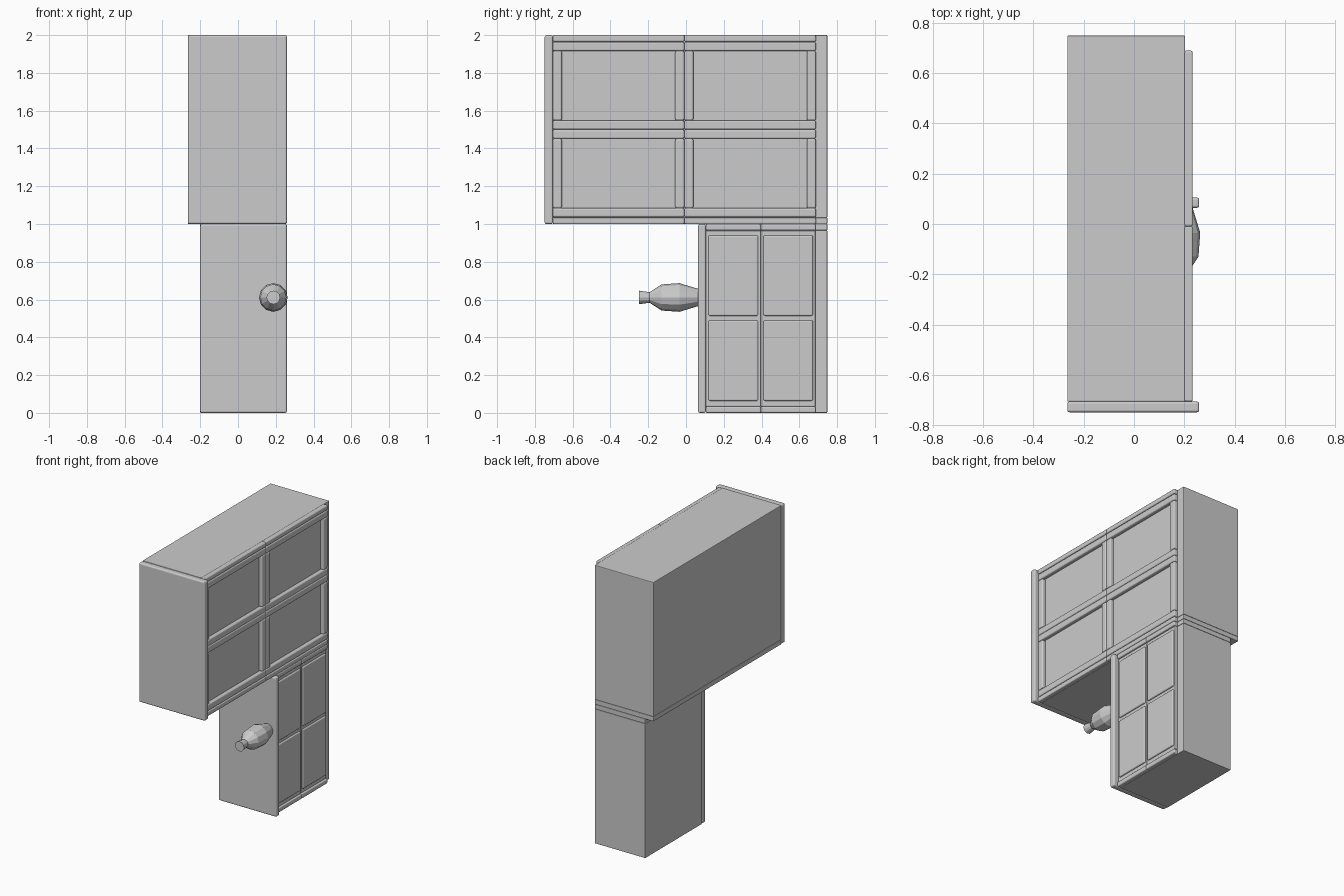
import bpy, bmesh, math

if "Cube" in bpy.data.objects:
    bpy.data.objects.remove(bpy.data.objects["Cube"])

grey = bpy.data.materials.new("plain_grey")
grey.diffuse_color = (0.6, 0.6, 0.6, 1)
grey.use_nodes = True
grey.node_tree.nodes["Principled BSDF"].inputs["Base Color"].default_value = grey.diffuse_color


def finish(bm, name):
    me = bpy.data.meshes.new(name)
    bm.to_mesh(me)
    bm.free()
    me.materials.append(grey)
    ob = bpy.data.objects.new(name, me)
    bpy.context.collection.objects.link(ob)
    return ob


def box(name, x, y, z, bevel=0.007, segments=3):
    """Box from (min, max) pairs with rounded edges."""
    bm = bmesh.new()
    bmesh.ops.create_cube(bm, size=1)
    for v in bm.verts:
        v.co = [r[0] if c < 0 else r[1] for c, r in zip(v.co, (x, y, z))]
    if bevel:
        bmesh.ops.bevel(bm, geom=bm.edges[:], offset=bevel, segments=segments,
                        profile=0.5, affect='EDGES')
    return finish(bm, name)


FRONT = 0.203    # carcass front plane
FACE = 0.233     # door frame front plane


def edge_strips(name, ys, z0, z1):
    """Front strips above and below the doors, split between the columns."""
    for i in range(len(ys) - 1):
        for side, z in (("lower", z0), ("upper", z1 - 0.034)):
            box(f"{name}_{side}_strip_{i}", (FRONT - 0.005, FACE),
                (ys[i], ys[i + 1]), (z, z + 0.034))


def framed_door(name, y0, y1, z0, z1, stile, rail):
    """Recessed panel surrounded by four rounded bars."""
    x = (FRONT - 0.005, FACE)
    box(name + "_panel", (FRONT - 0.004, FRONT + 0.004),
        (y0 + 0.01, y1 - 0.01), (z0 + 0.01, z1 - 0.01), 0)
    for side, zr in (("lower", (z0, z0 + rail)), ("upper", (z1 - rail, z1))):
        box(f"{name}_{side}_rail", x, (y0, y1), zr, 0.009)
    for side, yr in (("near", (y0, y0 + stile)), ("far", (y1 - stile, y1))):
        box(f"{name}_{side}_stile", x, yr, (z0 + rail, z1 - rail), 0.009)


# upper cabinet
box("upper_body", (-0.265, FRONT), (-0.705, 0.748), (1.034, 2.0), 0.004, 2)
box("upper_bottom_board", (-0.265, FRONT), (-0.705, 0.748), (1.0, 1.034), 0.004, 2)
box("upper_end_board", (-0.265, 0.259), (-0.748, -0.705), (1.0, 2.0), 0.01)
ys = (-0.705, -0.009, 0.688)
edge_strips("upper", ys, 1.0, 2.0)
for i in range(2):
    for j, (a, b) in enumerate(((1.036, 1.5), (1.5, 1.964))):
        framed_door(f"upper_door_{i}_{j}", ys[i], ys[i + 1], a, b, 0.048, 0.048)

# lower cabinet
box("lower_body", (-0.2, FRONT), (0.105, 0.748), (0.0, 0.966), 0.004, 2)
box("lower_top_board", (-0.2, FRONT), (0.105, 0.748), (0.966, 1.0), 0.004, 2)
box("lower_end_board", (-0.2, 0.259), (0.064, 0.105), (0.0, 1.0), 0.01)
ys = (0.105, 0.396, 0.686)
edge_strips("lower", ys, 0.0, 1.0)
for i in range(2):
    # flat door slab with two raised pads
    box(f"lower_door_{i}", (FRONT - 0.005, 0.222), (ys[i], ys[i + 1]), (0.034, 0.966), 0.004)
    for j, (a, b) in enumerate(((0.064, 0.49), (0.514, 0.94))):
        box(f"lower_door_pad_{i}_{j}", (FRONT, FACE),
            (ys[i] + 0.014, ys[i + 1] - 0.014), (a, b), 0.008)

# faceted bottle lying sideways against the lower cabinet: (y, radius)
profile = [(-0.25, 0.036), (-0.192, 0.028), (-0.13, 0.069),
           (-0.035, 0.076), (0.067, 0.045)]
bm = bmesh.new()
n = 12
rings = [[bm.verts.new((0.187 + r * math.cos(2 * math.pi * k / n), y,
                        0.611 + r * math.sin(2 * math.pi * k / n)))
          for k in range(n)] for y, r in profile]
for a, b in zip(rings, rings[1:]):
    for k in range(n):
        bm.faces.new((a[k], a[(k + 1) % n], b[(k + 1) % n], b[k]))
bm.faces.new(rings[0])
bm.faces.new(rings[-1])
bmesh.ops.recalc_face_normals(bm, faces=bm.faces[:])
finish(bm, "bottle_knob")
